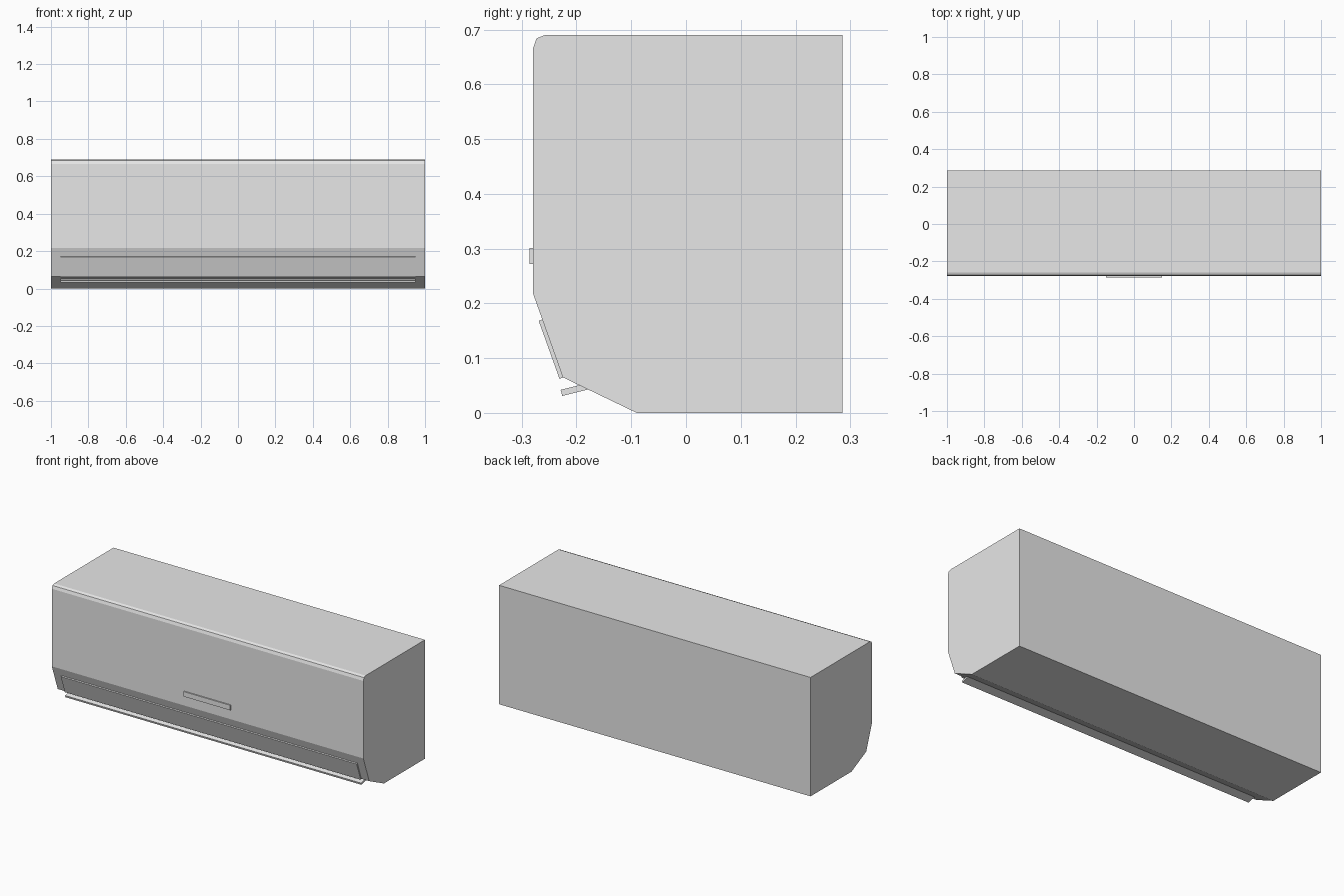
import bpy
import bmesh

if "Cube" in bpy.data.objects:
    bpy.data.objects.remove(bpy.data.objects["Cube"])

shell = bpy.data.materials.new("light_grey_plastic")
shell.diffuse_color = (0.8, 0.8, 0.8, 1)
shell.use_nodes = True
shell.node_tree.nodes["Principled BSDF"].inputs["Base Color"].default_value = shell.diffuse_color


def extrude_profile(name, profile, half_width):
    """Extrude a closed (y, z) outline along x, centred on x = 0."""
    bm = bmesh.new()
    face = bm.faces.new([bm.verts.new((-half_width, y, z)) for y, z in profile])
    geom = bmesh.ops.extrude_face_region(bm, geom=[face])["geom"]
    verts = [g for g in geom if isinstance(g, bmesh.types.BMVert)]
    bmesh.ops.translate(bm, verts=verts, vec=(2 * half_width, 0, 0))
    bmesh.ops.recalc_face_normals(bm, faces=bm.faces)
    mesh = bpy.data.meshes.new(name)
    bm.to_mesh(mesh)
    bm.free()
    mesh.materials.append(shell)
    obj = bpy.data.objects.new(name, mesh)
    bpy.context.collection.objects.link(obj)
    return obj


# Main casing: eased top front edge, two slanted faces below
extrude_profile("casing", [
    (0.286, 0), (0.286, 0.69), (-0.258, 0.69), (-0.273, 0.684), (-0.279, 0.667),
    (-0.279, 0.217), (-0.225, 0.065), (-0.09, 0)], 1.0)

# Cover plate lying on the slanted front
extrude_profile("outlet_cover", [
    (-0.269, 0.168), (-0.262, 0.171), (-0.224, 0.065), (-0.231, 0.062)], 0.95)

# Air vane sticking out beneath the cover
extrude_profile("air_vane", [
    (-0.229, 0.042), (-0.226, 0.031), (-0.170, 0.045), (-0.173, 0.056)], 0.95)

# Small display strip on the front
extrude_profile("display_strip", [
    (-0.286, 0.272), (-0.286, 0.301), (-0.277, 0.301), (-0.277, 0.272)], 0.15)
